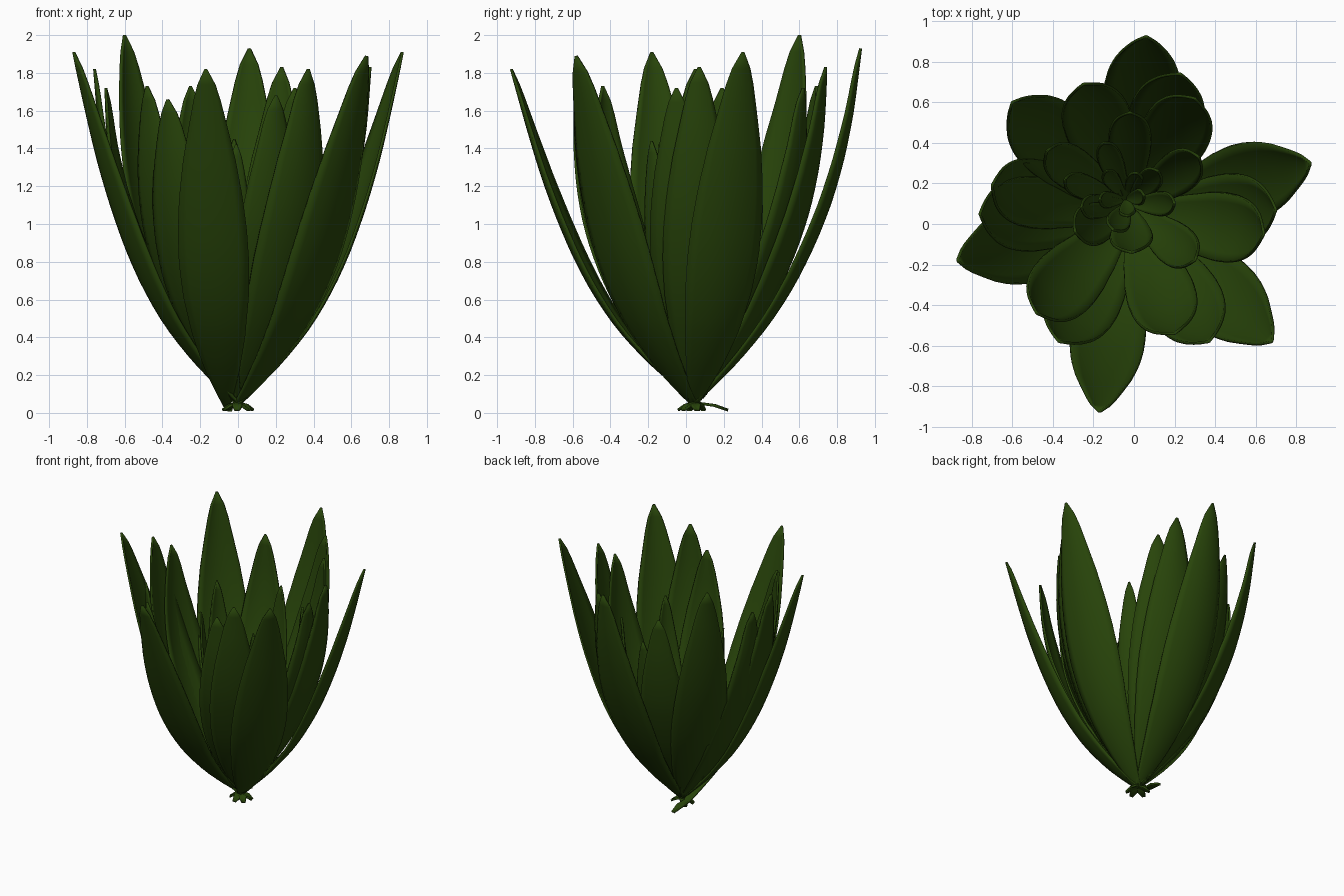
import bpy
from mathutils import Vector

if "Cube" in bpy.data.objects:
    bpy.data.objects.remove(bpy.data.objects["Cube"])

green = bpy.data.materials.new("leaf_green")
green.diffuse_color = (0.021, 0.058, 0.003, 1)
green.use_nodes = True
green.node_tree.nodes["Principled BSDF"].inputs["Base Color"].default_value = green.diffuse_color

# profiles along a leaf: (fraction of height, fraction of full width / of reach)
WIDTH = [(0, .12), (.1, .48), (.2, .74), (.32, .93), (.42, 1), (.52, .98), (.62, .9),
         (.73, .74), (.84, .52), (.92, .35), (.97, .2), (1, .03)]
FLARED = [(0, 0), (.04, .1), (.1, .225), (.2, .4), (.3, .53), (.42, .65),
          (.55, .75), (.68, .835), (.82, .91), (1, 1)]
UPRIGHT = [(0, 0), (.04, .1), (.1, .23), (.2, .42), (.3, .58), (.42, .725),
           (.55, .85), (.68, .93), (.82, .98), (1, 1)]
STEPS, ACROSS = 26, 8


def lerp(table, t):
    for (a, va), (b, vb) in zip(table, table[1:]):
        if t <= b:
            return va + (vb - va) * (t - a) / (b - a)
    return table[-1][1]


def smooth(table, t):
    s = min(.05, t, 1 - t)
    return (lerp(table, t - s) + 2 * lerp(table, t) + lerp(table, t + s)) / 4


def leaf(name, base, tip, width, heel, upright):
    """Cupped blade that rises from the hub (optionally from a heel behind it) to its tip."""
    base, tip = Vector(base), Vector(tip)
    out = Vector((tip.x - base.x, tip.y - base.y, 0))
    reach, rise = out.length, tip.z - base.z
    out.normalize()
    side = Vector((-out.y, out.x, 0))
    rows = []
    if heel:
        rows.append((base - out * heel + Vector((0, 0, .015 - base.z)), width * .03))
        rows.append((base - out * heel * .5 + Vector((0, 0, .04 - base.z)), width * .07))
    for i in range(STEPS + 1):
        t = (i / STEPS) ** 1.2
        r = reach * ((1 - upright) * smooth(FLARED, t) + upright * smooth(UPRIGHT, t))
        rows.append((base + out * r + Vector((0, 0, rise * t)), width * lerp(WIDTH, t) / 2))
    verts, faces = [], []
    for c, w in rows:
        for j in range(ACROSS + 1):
            u = 2 * j / ACROSS - 1
            verts.append(c + side * (u * w) - out * (0.25 * w * u * u))
    n = ACROSS + 1
    for i in range(len(rows) - 1):
        for j in range(ACROSS):
            a = i * n + j
            faces.append((a, a + 1, a + n + 1, a + n))
    me = bpy.data.meshes.new(name)
    me.from_pydata(verts, [], faces)
    me.materials.append(green)
    me.polygons.foreach_set("use_smooth", [True] * len(faces))
    ob = bpy.data.objects.new(name, me)
    bpy.context.collection.objects.link(ob)
    m = ob.modifiers.new("thickness", "SOLIDIFY")
    m.thickness = 0.014
    m.offset = 0


# leaf whorls from outside to inside: name, hub, width, heel, uprightness, tips
WHORLS = [
    ("outer_leaf", (0, .04, .05), .39, .08, 0,
     [(-.87, -.18, 1.91), (.87, .30, 1.91), (.68, -.58, 1.89)]),
    ("front_leaf", (-.06, .07, .05), .37, .15, 0, [(-.17, -.925, 1.82)]),
    ("back_leaf", (0, .04, .05), .38, .08, .6, [(-.60, .60, 2.0), (.06, .925, 1.93)]),
    ("second_leaf", (0, .05, .06), .37, 0, .8,
     [(.70, .07, 1.83), (.37, -.58, 1.82), (-.37, -.58, 1.66),
      (-.76, .05, 1.82), (.23, .74, 1.83)]),
    ("third_leaf", (-.01, .06, .07), .34, 0, 1,
     [(.64, -.05, 1.72), (.20, -.54, 1.68), (-.48, -.44, 1.73),
      (-.70, .19, 1.72), (-.25, .69, 1.73), (.30, .62, 1.72)]),
    ("fourth_leaf", (-.02, .08, .08), .21, 0, 1,
     [(.30, -.18, 1.44), (.32, .33, 1.46), (-.02, .55, 1.45),
      (-.43, .36, 1.45), (-.29, -.04, 1.4), (-.01, -.14, 1.42)]),
    ("inner_leaf", (-.03, .10, .1), .12, 0, 1,
     [(.20, .10, 1.1), (.12, .26, 1.0), (-.15, .40, 1.1),
      (-.34, .22, 1.1), (-.26, .08, 1.0), (-.10, -.03, 1.0)]),
    ("heart_leaf", (-.04, .12, .12), .08, 0, 1,
     [(.05, .14, .7), (.02, .25, .6), (-.14, .26, .7), (-.17, .12, .6), (-.03, .04, .7)]),
]
for name, hub, width, heel, upright, tips in WHORLS:
    for k, tip in enumerate(tips):
        leaf(f"{name}_{k + 1}", hub, tip, width, heel, upright)
